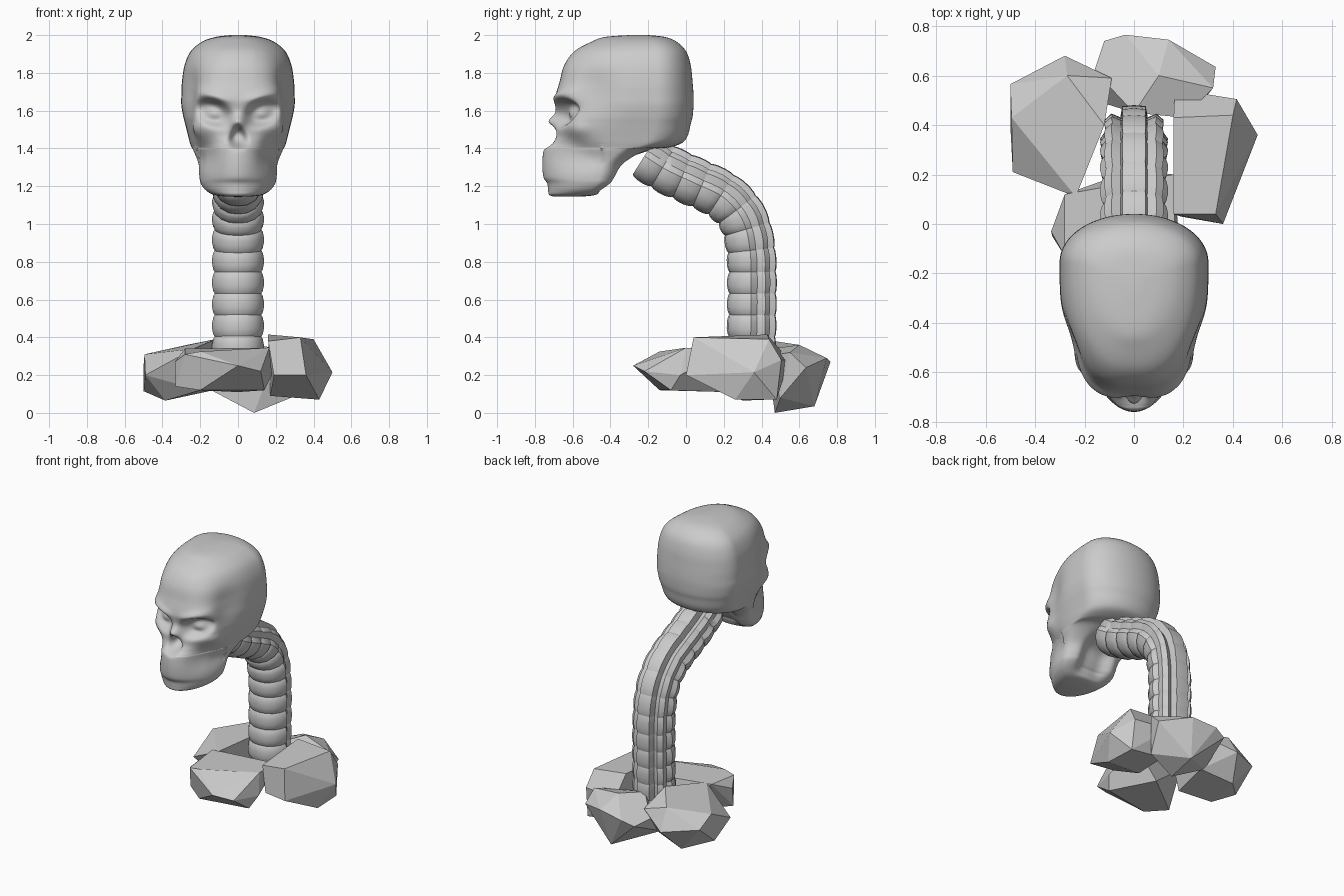
import bpy, bmesh
from math import sin, cos, pi, exp
from mathutils import Vector

if "Cube" in bpy.data.objects:
    bpy.data.objects.remove(bpy.data.objects["Cube"])


def finish(name, bm, smooth=None):
    bmesh.ops.recalc_face_normals(bm, faces=bm.faces[:])
    me = bpy.data.meshes.new(name)
    bm.to_mesh(me)
    bm.free()
    ob = bpy.data.objects.new(name, me)
    bpy.context.collection.objects.link(ob)
    if smooth:
        bpy.ops.object.select_all(action='DESELECT')
        ob.select_set(True)
        bpy.context.view_layer.objects.active = ob
        bpy.ops.object.shade_smooth_by_angle(angle=smooth)
    return ob


def spline(rows, steps):
    """Catmull-Rom through rows of numbers."""
    out = []
    for i in range(len(rows) - 1):
        a, b, c, d = (rows[max(0, min(len(rows) - 1, i + k))] for k in (-1, 0, 1, 2))
        for s in range(steps):
            t = s / steps
            out.append([0.5 * (2*q + (r-p)*t + (2*p-5*q+4*r-w)*t*t + (3*q-p-3*r+w)*t**3)
                        for p, q, r, w in zip(a, b, c, d)])
    return out + [list(rows[-1])]


def loft(bm, rings):
    vs = [[bm.verts.new(p) for p in ring] for ring in rings]
    n = len(vs[0])
    for a, b in zip(vs, vs[1:]):
        for i in range(n):
            bm.faces.new((a[i], a[(i+1) % n], b[(i+1) % n], b[i]))
    bm.faces.new(vs[0])
    bm.faces.new(vs[-1])


# Skull: horizontal sections (z, front y, back y, half width, front squareness)
sections = [
    (2.0, -.30, -.20, .04, 2), (1.99, -.43, -.11, .12, 2.1), (1.965, -.50, -.05, .19, 2.3),
    (1.915, -.59, .0, .25, 2.4), (1.84, -.645, .025, .283, 2.6), (1.75, -.67, .035, .297, 2.8),
    (1.68, -.69, .04, .30, 3), (1.63, -.69, .04, .30, 3), (1.57, -.685, .035, .29, 3),
    (1.53, -.685, .025, .28, 2.8), (1.47, -.69, .01, .265, 2.5), (1.43, -.715, -.02, .255, 2.2),
    (1.405, -.745, -.09, .245, 1.95), (1.39, -.755, -.19, .237, 1.85), (1.32, -.76, -.30, .215, 1.85),
    (1.25, -.755, -.345, .205, 1.85), (1.215, -.735, -.37, .197, 1.9), (1.18, -.73, -.42, .172, 1.9),
    (1.155, -.725, -.47, .13, 2), (1.145, -.70, -.55, .07, 2)]


def dent(a, ra, b, rb, power=1):
    return exp(-((a / ra) ** 2 + (b / rb) ** 2) ** power)


def sculpt(x, y, z):
    ax, side = abs(x), (1 if x > 0 else -1)
    dx = dy = 0
    if y < -.45:
        dy += .085 * dent(ax - .135, .092, z - 1.59 - .25 * (ax - .132), .064, 2)  # eye sockets
        dy -= .03 * dent(ax - .135, .06, z - 1.58, .035)                          # socket bulge
        dy += .07 * dent(x, .018 + .3 * max(0, 1.53 - z), z - 1.465, .055, 2)     # nose opening
        dy -= .045 * dent(x, .045, z - 1.54, .035)                               # nose bridge
        dy += .045 * dent(ax - .165, .055, z - 1.37, .08)                         # cheek hollows
        dy -= .018 * dent(ax - .13, .1, z - 1.675 - .25 * (ax - .13), .025)       # brow
    if ax > .1:
        dx -= .038 * dent(y + .49, .11, z - 1.69, .14)                           # temples
        dx += .026 * dent(y + .58, .07, z - 1.5, .05)                            # cheekbones
        dx -= .02 * dent(y + .52, .1, z - 1.35, .06)
    if z < 1.39 and y > -.5:                                                     # hollow behind jaw
        dy -= .07 * min(1, (1.39 - z) / .06) * exp(-(x / .11) ** 4) * min(1, max(0, (z - 1.15) / .06))
    return (x + side * dx if ax > .001 else x, y + dy, z)


rings = []
N = 144
for z, yf, yb, w, n in spline(sections, 6):
    yc = yb - .27 * (yb - yf)
    ring = []
    for i in range(N):
        c, s = cos(2 * pi * i / N), sin(2 * pi * i / N)
        e = n if s < 0 else 2.05
        r = (abs(c) ** e + abs(s) ** e) ** (-1 / e)
        y = yc + r * s * (yb - yc if s >= 0 else yc - yf)
        ring.append(sculpt(w * c * r, y, z))
    rings.append(ring)
bm = bmesh.new()
loft(bm, rings)
finish("skull", bm, 1.0)

# Spine: one vertebra section repeated along a bent path
path = [Vector((0, y, z)) for y, z in spline(
    [(.34, .29), (.345, .6), (.34, .85), (.30, 1.02), (.2, 1.14), (.05, 1.215), (-.1, 1.285), (-.22, 1.36)], 20)]
lengths = [0]
for a, b in zip(path, path[1:]):
    lengths.append(lengths[-1] + (b - a).length)


def at(d):
    for i in range(len(path) - 1):
        if d <= lengths[i + 1] or i == len(path) - 2:
            t = (d - lengths[i]) / (lengths[i + 1] - lengths[i])
            return path[i].lerp(path[i + 1], t), (path[i + 1] - path[i]).normalized()


half = [(.05, -.118), (.095, -.09), (.125, -.045), (.134, 0), (.113, .032),
        (.118, .075), (.09, .1), (.055, .085), (.047, .13)]
profile = [(0, -.125)] + half + [(0, .134)] + [(-x, v) for x, v in reversed(half)]
count = 12
step = lengths[-1] / count
bm = bmesh.new()
for k in range(count):
    rings = []
    for t, s in ((0, .92), (.12, .98), (.35, 1.02), (.65, 1.02), (.88, .98), (1, .92)):
        p, T = at((k + t) * step)
        back = Vector((0, T.z, -T.y))
        sb = .5 + .5 * s    # the rear ridges are scalloped less
        rings.append([p + Vector((x * (s if v < .02 else sb), 0, 0)) + back * v * (s if v < .02 else sb)
                      for x, v in profile])
    loft(bm, rings)
finish("spine", bm, .6)


# Base rocks: faceted convex lumps
def rock(name, points):
    bm = bmesh.new()
    for p in points:
        bm.verts.new(p)
    bmesh.ops.convex_hull(bm, input=bm.verts[:])
    bmesh.ops.delete(bm, geom=[v for v in bm.verts if not v.link_faces], context='VERTS')
    bmesh.ops.dissolve_limit(bm, angle_limit=.25, verts=bm.verts[:], edges=bm.edges[:])
    finish(name, bm)


rock("right_rock", [(.165, .545, .28), (.16, .43, .415), (.16, .04, .38), (.33, .04, .40), (.40, .44, .39),
                    (.415, .505, .28), (.5, .36, .215), (.36, 0, .2), (.19, .03, .2), (.43, .26, .07),
                    (.42, .48, .07), (.17, .25, .09), (.17, .48, .1)])
rock("left_rock", [(-.5, .565, .25), (-.495, .43, .31), (-.28, .68, .22), (-.27, .6, .36), (-.09, .59, .3),
                   (-.12, .4, .39), (-.235, .11, .34), (-.49, .21, .2), (-.385, .3, .065), (-.35, .55, .075),
                   (-.13, .5, .12), (-.2, .2, .12), (-.5, .4, .115)])
rock("back_rock", [(-.035, .765, .27), (.14, .745, .29), (.33, .635, .24), (.32, .55, .32), (-.16, .62, .26),
                   (-.12, .74, .24), (0, .45, .34), (.1, .6, .36), (.085, .47, 0), (.1, .68, .035),
                   (-.16, .5, .13), (.28, .5, .08), (.2, .43, .3)])
rock("front_rock", [(-.335, -.03, .27), (-.33, -.05, .14), (-.28, .12, .34), (-.28, -.13, .31), (0, -.28, .25),
                    (.12, -.22, .22), (-.2, -.14, .325), (.165, 0, .345), (.18, -.03, .2), (.14, -.08, .12),
                    (-.2, -.14, .12), (.16, .2, .33), (0, .22, .11)])
